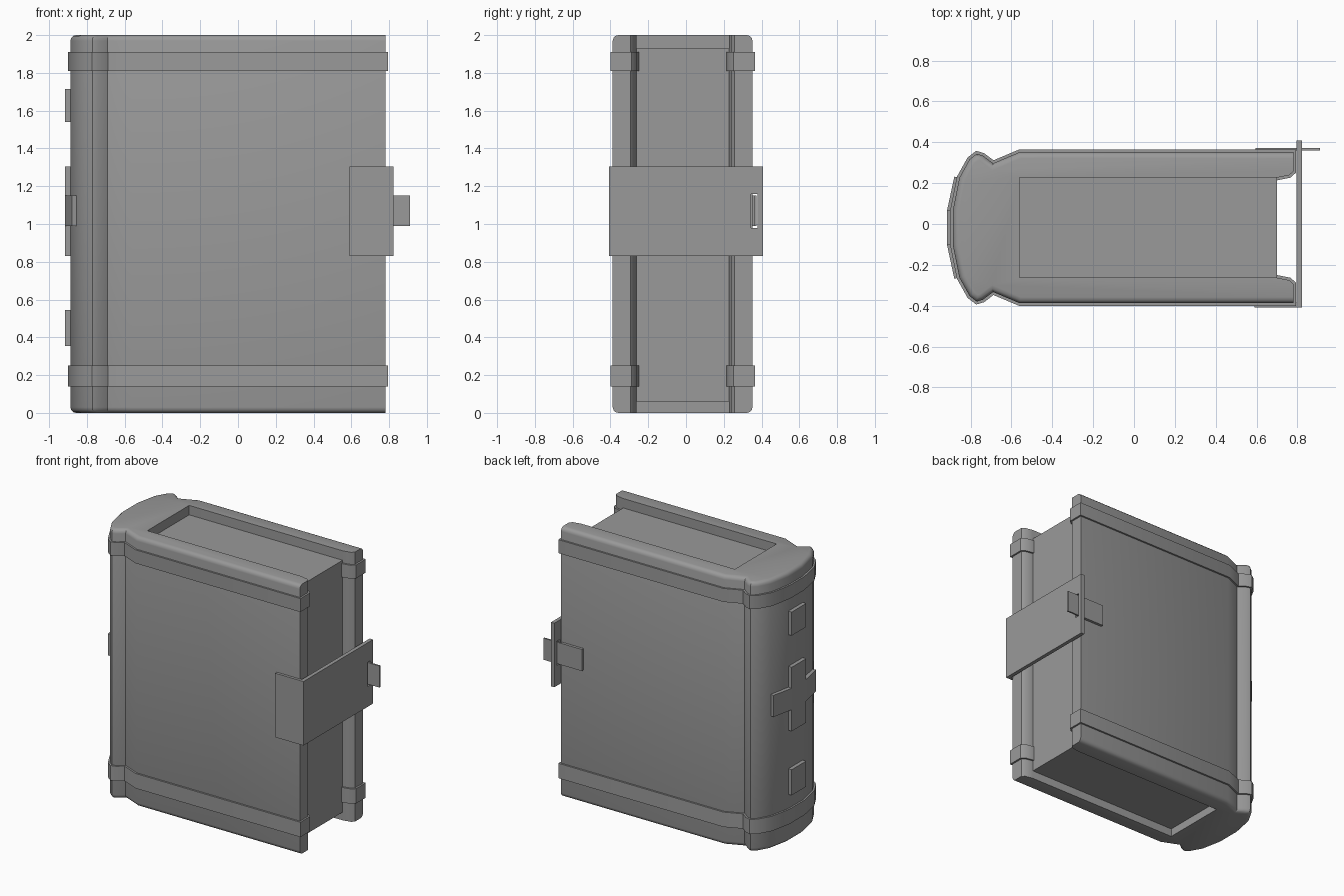
import bpy
import bmesh
from math import radians
from mathutils import Vector

cube = bpy.data.objects.get("Cube")
if cube:
    bpy.data.objects.remove(cube)

GREY = (0.32, 0.32, 0.32, 1)
grey = bpy.data.materials.new("plain grey")
grey.use_nodes = True
grey.diffuse_color = GREY
grey.node_tree.nodes["Principled BSDF"].inputs["Base Color"].default_value = GREY

MID_Y = -0.018    # mid plane of the book
SPINE_X = -0.56   # inner face of the spine


def prism(name, outline, z0, z1, round_rule=None, radius=0.0, smooth=False):
    """Extrude an xy outline upwards, optionally rounding some edges."""
    bm = bmesh.new()
    base = bm.faces.new([bm.verts.new((x, y, z0)) for x, y in outline])
    ext = bmesh.ops.extrude_face_region(bm, geom=[base])
    top = [v for v in ext["geom"] if isinstance(v, bmesh.types.BMVert)]
    bmesh.ops.translate(bm, verts=top, vec=(0, 0, z1 - z0))
    bmesh.ops.recalc_face_normals(bm, faces=bm.faces)
    if round_rule:
        edges = [e for e in bm.edges if round_rule(e)]
        bmesh.ops.bevel(bm, geom=edges, offset=radius, segments=3,
                        profile=0.5, affect='EDGES', clamp_overlap=True)
    mesh = bpy.data.meshes.new(name)
    bm.to_mesh(mesh)
    bm.free()
    mesh.materials.append(grey)
    obj = bpy.data.objects.new(name, mesh)
    bpy.context.collection.objects.link(obj)
    if smooth:
        bpy.ops.object.select_all(action='DESELECT')
        obj.select_set(True)
        bpy.context.view_layer.objects.active = obj
        bpy.ops.object.shade_smooth_by_angle(angle=radians(32))
    return obj


def box(name, x0, x1, y0, y1, z0, z1):
    return prism(name, [(x0, y0), (x1, y0), (x1, y1), (x0, y1)], z0, z1)


def mirrored(half):
    """Complete an outline given as (x, distance from the mid plane)."""
    return ([(x, MID_Y - d) for x, d in half]
            + [(x, MID_Y + d) for x, d in reversed(half)])


def offset(outline, d):
    """Grow a counter-clockwise outline outwards by d with mitred corners."""
    pts = [Vector(p) for p in outline]
    grown = []
    for i, p in enumerate(pts):
        a = (p - pts[i - 1]).normalized()
        b = (pts[(i + 1) % len(pts)] - p).normalized()
        na, nb = Vector((a.y, -a.x)), Vector((b.y, -b.x))
        grown.append(p + (na + nb) * (d / (1 + na.dot(nb))))
    return grown


# Cover: spine and two boards in one U-shaped outline
cover_half = [(-0.887, 0.085), (-0.855, 0.245), (-0.805, 0.335), (-0.77, 0.362),
              (-0.74, 0.353), (-0.69, 0.315), (-0.56, 0.37), (0.78, 0.37),
              (0.78, 0.275), (0.76, 0.257), (0.70, 0.245), (SPINE_X, 0.245)]
cover_outline = mirrored(cover_half)


def is_rim(e):
    a, b = (v.co for v in e.verts)
    level = abs(a.z - b.z) < 1e-4
    inner = all(abs(c.y - MID_Y) < 0.28 and c.x > SPINE_X - 0.01 for c in (a, b))
    return level and not inner and min(a.x, b.x) < 0.77


prism("cover", cover_outline, 0, 2, is_rim, 0.03, smooth=True)

# Raised bands wrapping the cover near the bottom and the top
for name, z0, z1 in (("lower_band", 0.14, 0.25), ("upper_band", 1.81, 1.91)):
    prism(name, offset(cover_outline, 0.013), z0, z1, smooth=True)

# Page block, set back from the boards
box("pages", SPINE_X - 0.02, 0.70, MID_Y - 0.25, MID_Y + 0.25, 0.06, 1.93)

# Spine ornaments: two squares and a cross whose arms wrap the facets
ORN = -0.915
for name, z0, z1 in (("lower_square", 0.355, 0.545), ("upper_square", 1.54, 1.715),
                     ("cross_upright", 0.83, 1.305)):
    box(name, ORN, -0.87, MID_Y - 0.085, MID_Y + 0.085, z0, z1)
arm_half = [(ORN, 0.087), (-0.88, 0.25), (-0.845, 0.243), (-0.87, 0.08)]
prism("cross_arms", mirrored(arm_half), 0.99, 1.15)

# Clasp: front plate, slotted strap across the pages, and tongue on the back
box("clasp_front_plate", 0.59, 0.82, -0.408, -0.385, 0.83, 1.305)
strap = box("clasp_strap", 0.795, 0.823, -0.408, 0.408, 0.83, 1.305)
cutter = box("slot_cutter", 0.7, 0.9, 0.345, 0.378, 0.98, 1.16)
cutter.hide_render = True
slot = strap.modifiers.new("slot", 'BOOLEAN')
slot.operation = 'DIFFERENCE'
slot.solver = 'EXACT'
slot.object = cutter
bpy.context.view_layer.objects.active = strap
bpy.ops.object.modifier_apply(modifier=slot.name)
bpy.data.objects.remove(cutter)
box("clasp_tongue", 0.595, 0.91, 0.36, 0.372, 0.99, 1.15)
box("clasp_tongue_base", 0.595, 0.77, 0.345, 0.365, 0.99, 1.15)
